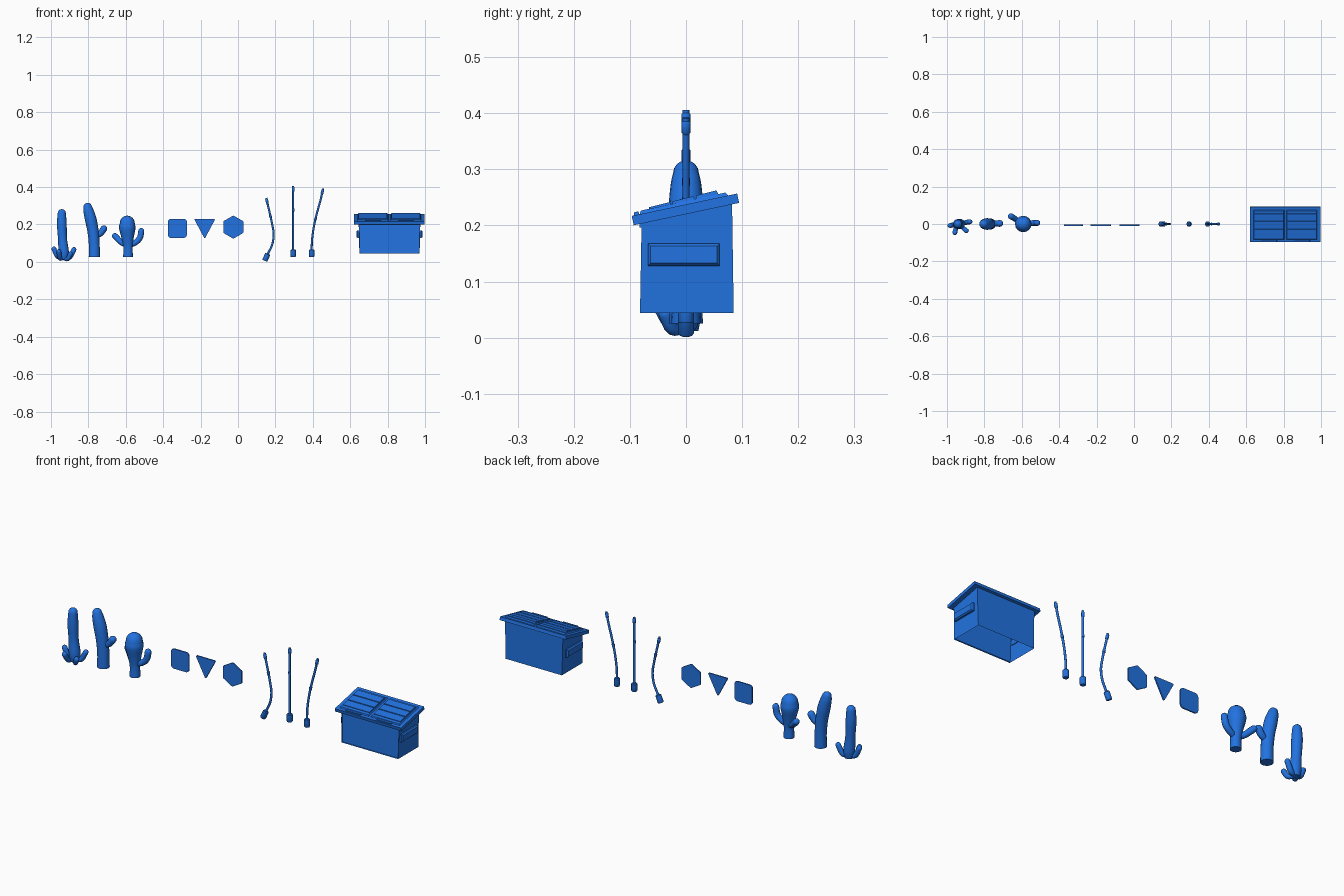
import bpy, bmesh, math
from mathutils import Vector, Matrix

if "Cube" in bpy.data.objects:
    bpy.data.objects.remove(bpy.data.objects["Cube"])

blue = bpy.data.materials.new("blue")
blue.diffuse_color = (.016, .17, .75, 1)
blue.use_nodes = True
blue.node_tree.nodes["Principled BSDF"].inputs["Base Color"].default_value = blue.diffuse_color


def finish(bm, name, smooth=None):
    bmesh.ops.recalc_face_normals(bm, faces=bm.faces)
    me = bpy.data.meshes.new(name)
    bm.to_mesh(me)
    bm.free()
    me.materials.append(blue)
    ob = bpy.data.objects.new(name, me)
    bpy.context.collection.objects.link(ob)
    if smooth:
        bpy.ops.object.select_all(action='DESELECT')
        ob.select_set(True)
        bpy.context.view_layer.objects.active = ob
        bpy.ops.object.shade_smooth_by_angle(angle=math.radians(smooth))
    return ob


def spline(pts, steps):
    """Catmull-Rom through (x, y, z, radius) points."""
    P = [Vector(p) for p in pts]
    P = [2 * P[0] - P[1]] + P + [2 * P[-1] - P[-2]]
    out = []
    for i in range(1, len(P) - 2):
        a, b, c, d = P[i - 1:i + 3]
        for s in range(steps):
            t = s / steps
            out.append(0.5 * (2 * b + (c - a) * t + (2 * a - 5 * b + 4 * c - d) * t * t
                              + (3 * b - a - 3 * c + d) * t ** 3))
    return out + [P[-2]]


def tube(bm, rows, sides=12, dome=False):
    """Sweep a circle along (x, y, z, r) rows, with flat or domed end."""
    rows = [Vector(r) for r in rows]
    if dome:
        end, d = rows[-1].copy(), (rows[-1].xyz - rows[-2].xyz).normalized()
        for k in range(1, 5):
            a = math.radians(k * 21)
            c = end.xyz + d * end.w * math.sin(a)
            rows.append(Vector((*c, end.w * math.cos(a))))
    u, rings = Vector((0, 1, 0)), []
    for i, r in enumerate(rows):
        j = max(0, i - 1)
        k = min(len(rows) - 1, i + 1)
        d = (rows[k].xyz - rows[j].xyz).normalized()
        u = (u - d * u.dot(d)).normalized()
        v = d.cross(u)
        rings.append([bm.verts.new(r.xyz + r.w * (u * math.cos(a) + v * math.sin(a)))
                      for a in (2 * math.pi * n / sides for n in range(sides))])
    for A, B in zip(rings, rings[1:]):
        for n in range(sides):
            m = (n + 1) % sides
            bm.faces.new((A[n], A[m], B[m], B[n]))
    bm.faces.new(rings[0])
    bm.faces.new(rings[-1])


def box(bm, lo, hi, mat=Matrix(), taper=0.0):
    """Box between corners; taper insets the top face."""
    lo, hi = Vector(lo), Vector(hi)
    V = []
    for z, t in ((lo.z, 0), (hi.z, taper)):
        for x, y in ((lo.x + t, lo.y + t), (hi.x - t, lo.y + t), (hi.x - t, hi.y - t), (lo.x + t, hi.y - t)):
            V.append(bm.verts.new(mat @ Vector((x, y, z))))
    for f in ((3, 2, 1, 0), (4, 5, 6, 7), (0, 1, 5, 4), (1, 2, 6, 5), (2, 3, 7, 6), (3, 0, 4, 7)):
        bm.faces.new([V[i] for i in f])


def cactus(name, trunk, arms):
    bm = bmesh.new()
    tube(bm, spline(trunk, 4), 16, True)
    for arm in arms:
        tube(bm, spline(arm, 4), 12, True)
    finish(bm, name, 50)


# Cacti
cactus("slim_cactus",
       [(-.932, 0, .012, .022), (-.932, 0, .05, .028), (-.938, 0, .12, .024), (-.942, 0, .2, .026), (-.942, 0, .26, .022)],
       [[(-.94, 0, .02, .010), (-.965, -.005, .03, .013), (-.984, -.008, .069, .013)],
        [(-.93, 0, .02, .010), (-.9, .008, .025, .013), (-.877, .012, .066, .013)],
        [(-.94, 0, .018, .010), (-.952, -.025, .02, .012), (-.958, -.046, .055, .013)],
        [(-.93, 0, .018, .010), (-.91, -.024, .016, .012), (-.896, -.036, .042, .013)]])
cactus("leaning_cactus",
       [(-.768, 0, .025, .03), (-.769, 0, .1, .029), (-.776, 0, .17, .03), (-.788, 0, .23, .031),
        (-.800, 0, .275, .027), (-.804, 0, .293, .023)],
       [[(-.77, 0, .135, .013), (-.738, .002, .15, .016), (-.717, .003, .177, .018)]])
cactus("bulb_cactus",
       [(-.588, 0, .025, .026), (-.588, 0, .08, .025), (-.59, 0, .13, .033), (-.592, 0, .18, .044), (-.592, 0, .207, .04)],
       [[(-.59, 0, .085, .013), (-.55, .004, .102, .015), (-.525, .006, .128, .016), (-.517, .006, .165, .016)],
        [(-.59, 0, .085, .013), (-.622, .018, .103, .015), (-.645, .034, .125, .016), (-.658, .041, .138, .016)]])


# Sign plates
def plate(name, cx, cz, pts, bevel):
    bm = bmesh.new()
    f = bm.faces.new([bm.verts.new((cx + x, -.011, cz + z)) for x, z in pts])
    bmesh.ops.bevel(bm, geom=bm.verts[:], offset=bevel, segments=4, profile=.5, affect='VERTICES')
    bm.faces.ensure_lookup_table()
    g = bmesh.ops.extrude_face_region(bm, geom=bm.faces[:])
    bmesh.ops.translate(bm, vec=(0, .007, 0), verts=[v for v in g['geom'] if isinstance(v, bmesh.types.BMVert)])
    finish(bm, name, 30)


plate("square_sign", -.324, .179, [(-.051, -.051), (.051, -.051), (.051, .051), (-.051, .051)], .017)
plate("triangle_sign", -.178, .179, [(-.057, .051), (0, -.056), (.057, .051)], .008)
plate("hexagon_sign", -.025, .186, [(.062 * math.sin(math.radians(60 * i)), .062 * math.cos(math.radians(60 * i)))
                                    for i in range(6)], .004)


# Street posts: base socket, pole and two collars
def post(name, base_dir, path, mid):
    bm = bmesh.new()
    rows = spline([(x, 0, z, .0058) for x, z in path], 5)
    tube(bm, rows, 10)
    p, d = Vector(rows[0]).xyz, Vector(base_dir).normalized()
    tube(bm, [(*(p + d * h), r) for h, r in ((0, .0125), (.003, .0145), (.037, .0145), (.041, .011))], 12)
    for i, h, w in ((mid, .015, .0075), (len(rows) - 1, .024, .008)):
        q = rows[i].xyz
        e = (q - rows[i - 1].xyz).normalized()
        q = q - e * (.030 if i == len(rows) - 1 else 0)
        tube(bm, [(*(q + e * h * t), r) for t, r in ((0, .006), (.1, w), (.9, w), (1, .006))], 10)
    finish(bm, name, 40)


post("bent_post", (.4, 0, .9), [(.143, .006), (.161, .046), (.183, .093), (.191, .147), (.183, .2),
                                (.170, .26), (.159, .307), (.151, .342)], 23)
post("straight_post", (0, 0, 1), [(.295, .026), (.295, .15), (.295, .27), (.295, .406)], 10)
post("leaning_post", (0, 0, 1), [(.394, .026), (.394, .08), (.397, .13), (.407, .195), (.423, .264),
                                 (.442, .334), (.455, .392)], 17)

# Bin body: open-bottom shell with recessed front
bm = bmesh.new()
low = [bm.verts.new(p) for p in ((.649, -.082, .044), (.971, -.082, .044), (.971, .085, .044), (.649, .085, .044))]
top = [bm.verts.new(p) for p in ((.645, -.079, .212), (.975, -.079, .212), (.975, .082, .245), (.645, .082, .245))]
walls = [bm.faces.new((low[i], low[(i + 1) % 4], top[(i + 1) % 4], top[i])) for i in range(4)]
bmesh.ops.inset_individual(bm, faces=[walls[0]], thickness=.012, depth=0)
bmesh.ops.inset_individual(bm, faces=[walls[0]], thickness=.003, depth=-.005)
finish(bm, "bin_body")

# Front lip under the lid
bm = bmesh.new()
box(bm, (.644, -.083, .196), (.976, -.077, .209))
finish(bm, "bin_front_lip")

# Fork pockets, chamfered outward on both sides
bm = bmesh.new()
for s, x in ((1, .97), (-1, .65)):
    M = Matrix(((0, 0, s, x), (1, 0, 0, -.004), (0, 1, 0, .148), (0, 0, 0, 1)))
    box(bm, (-.064, -.020, 0), (.064, .020, .011), M)
    box(bm, (-.064, -.020, .011), (.064, .020, .017), M, .005)
finish(bm, "fork_pockets")

# Tilted lid: rim, two panels with wedge-shaped ribs, handles
T = Matrix.Translation((.809, -.001, .2285)) @ Matrix.Rotation(math.radians(12), 4, 'X')
W = T @ Matrix.Rotation(math.radians(2), 4, 'X')
bm = bmesh.new()
box(bm, (-.189, -.096, -.0085), (.189, .096, .0085), T)
finish(bm, "lid_rim")
bm = bmesh.new()
for c in (-.088, .088):
    box(bm, (c - .083, -.082, .008), (c + .083, .08, .0145), T, .004)
    for y in (-.043, 0, .043):
        box(bm, (c - .077, y - .0205, .011), (c + .077, y + .0205, .0195), W, .0015)
    box(bm, (c - .045, -.094, -.005), (c + .045, -.080, .014), T, .003)
finish(bm, "lid_panels")
